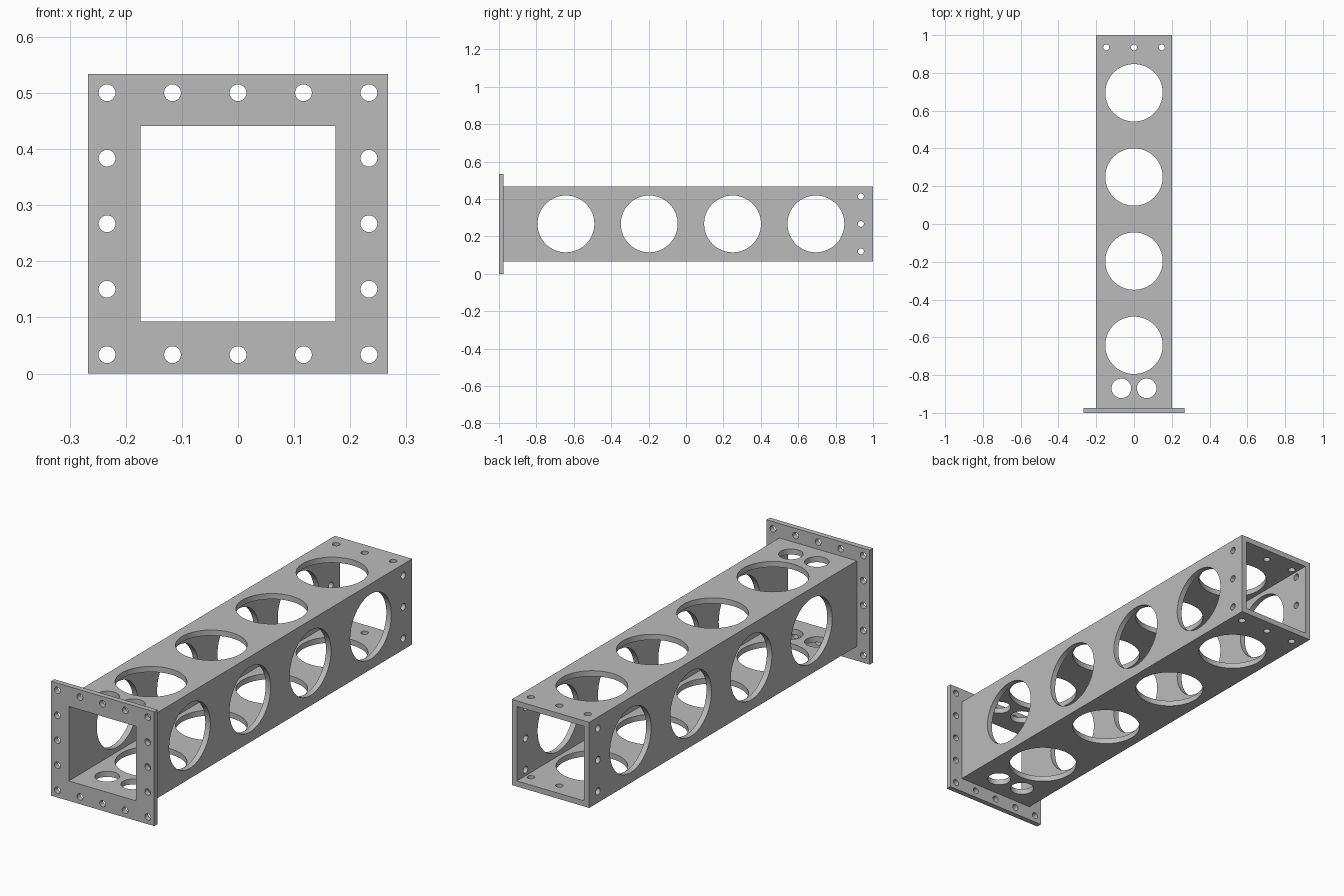
import bpy
import bmesh
from math import pi
from mathutils import Matrix, Vector

if "Cube" in bpy.data.objects:
    bpy.data.objects.remove(bpy.data.objects["Cube"])

MID = 0.267          # height of the tube axis, also half the flange size
OUT, INN = 0.2, 0.174

steel = bpy.data.materials.new("grey_steel")
steel.diffuse_color = (0.5, 0.5, 0.5, 1)
steel.use_nodes = True
steel.node_tree.nodes["Principled BSDF"].inputs["Base Color"].default_value = steel.diffuse_color


def new_object(name, bm):
    mesh = bpy.data.meshes.new(name)
    bmesh.ops.recalc_face_normals(bm, faces=bm.faces)
    bm.to_mesh(mesh)
    bm.free()
    mesh.materials.append(steel)
    ob = bpy.data.objects.new(name, mesh)
    bpy.context.collection.objects.link(ob)
    return ob


def square_ring(name, half_out, half_in, y0, y1):
    """Square frame extruded along y."""
    bm = bmesh.new()
    rings = []
    for half, y in ((half_out, y0), (half_out, y1), (half_in, y1), (half_in, y0)):
        rings.append([bm.verts.new((sx * half, y, MID + sz * half))
                      for sx, sz in ((-1, -1), (1, -1), (1, 1), (-1, 1))])
    for k in range(4):
        a, b = rings[k], rings[(k + 1) % 4]
        for i in range(4):
            j = (i + 1) % 4
            bm.faces.new((a[i], a[j], b[j], b[i]))
    return new_object(name, bm)


def drill(ob, axis, holes):
    """Cut round holes, given as (centre, radius, sides), along one axis."""
    turn = {"X": Matrix.Rotation(pi / 2, 4, "Y"),
            "Y": Matrix.Rotation(pi / 2, 4, "X"),
            "Z": Matrix.Identity(4)}[axis]
    bm = bmesh.new()
    for centre, radius, sides in holes:
        bmesh.ops.create_cone(bm, cap_ends=True, segments=sides, radius1=radius,
                              radius2=radius, depth=0.8,
                              matrix=Matrix.Translation(Vector(centre)) @ turn)
    cutter = new_object("hole_cutter", bm)
    cutter.hide_render = True
    mod = ob.modifiers.new("holes", "BOOLEAN")
    mod.operation, mod.solver, mod.object = "DIFFERENCE", "EXACT", cutter
    bpy.context.view_layer.objects.active = ob
    bpy.ops.object.modifier_apply(modifier=mod.name)
    bpy.data.objects.remove(cutter)


def finish(ob):
    bpy.ops.object.select_all(action="DESELECT")
    ob.select_set(True)
    bpy.context.view_layer.objects.active = ob
    bpy.ops.object.shade_smooth_by_angle(angle=pi / 6)


# Square tube with lightening holes, end bolt holes and paired access holes
tube = square_ring("square_tube", OUT, INN, -0.975, 1.0)
large_y = [-0.642 + 0.4455 * i for i in range(4)]
bolts = (-0.147, 0, 0.147)
drill(tube, "X", [((0, y, MID), 0.152, 64) for y in large_y]
      + [((0, 0.935, MID + o), 0.016, 24) for o in bolts])
drill(tube, "Z", [((0, y, MID), 0.152, 64) for y in large_y]
      + [((o, 0.935, MID), 0.016, 24) for o in bolts]
      + [((s * 0.067, -0.87, MID), 0.052, 48) for s in (-1, 1)])
finish(tube)

# Mounting flange with a row of bolt holes around its edge
flange = square_ring("mounting_flange", MID, INN, -1.0, -0.975)
steps = range(-2, 3)
drill(flange, "Y", [((i * 0.1167, -0.98, MID + k * 0.1167), 0.015, 24)
                    for i in steps for k in steps if 2 in (abs(i), abs(k))])
finish(flange)
